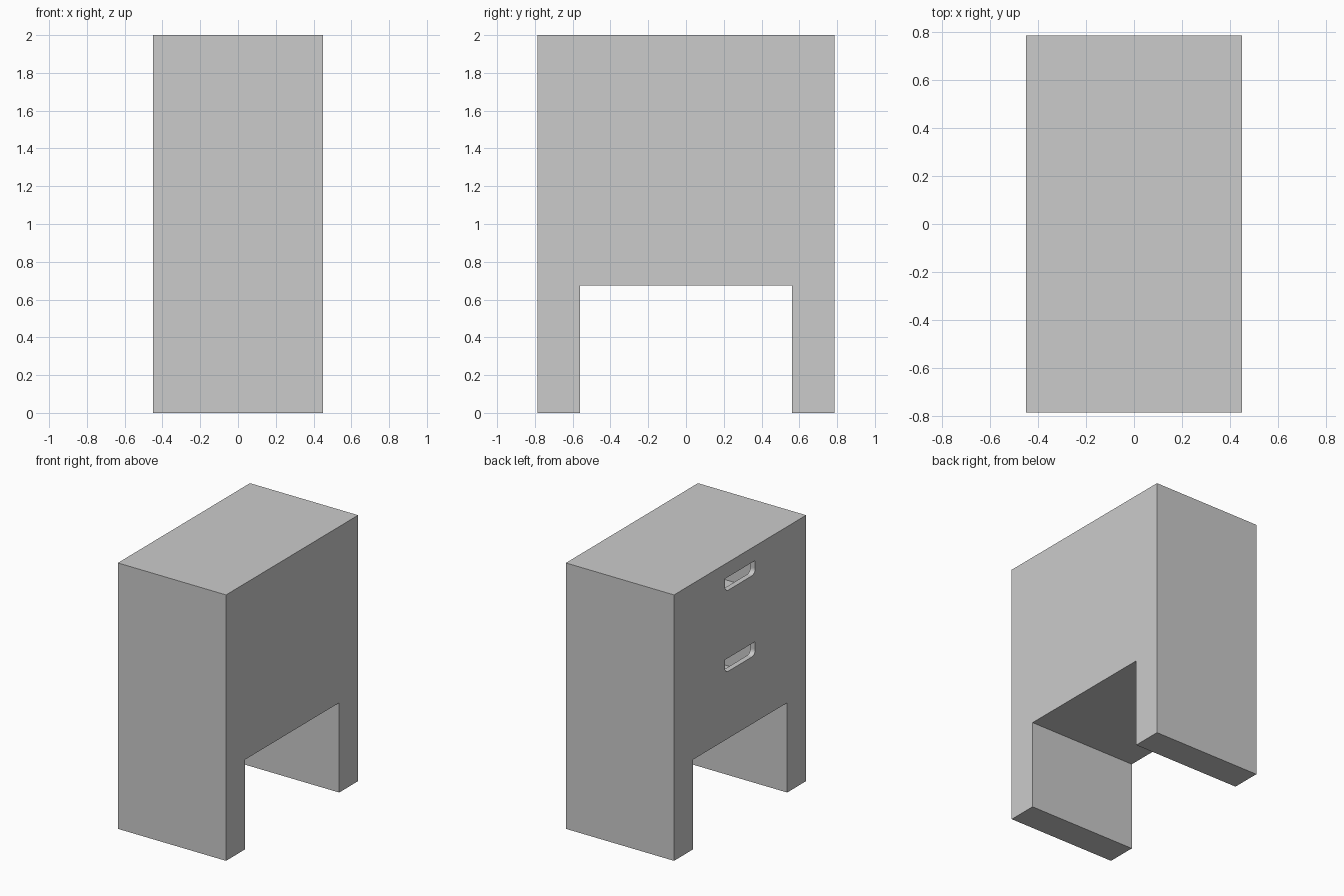
import bpy, bmesh, math

if "Cube" in bpy.data.objects:
    bpy.data.objects.remove(bpy.data.objects["Cube"])

W, D, H = 0.45, 0.785, 2.0      # half width, half depth, height
LEG_Y, GAP_Z, T = 0.56, 0.675, 0.04


def prism(name, profile, x0, x1):
    """Extrude a closed (y, z) profile from x0 to x1."""
    bm = bmesh.new()
    face = bm.faces.new([bm.verts.new((x0, y, z)) for y, z in profile])
    ext = bmesh.ops.extrude_face_region(bm, geom=[face])
    verts = [g for g in ext["geom"] if isinstance(g, bmesh.types.BMVert)]
    bmesh.ops.translate(bm, vec=(x1 - x0, 0, 0), verts=verts)
    bmesh.ops.recalc_face_normals(bm, faces=bm.faces)
    mesh = bpy.data.meshes.new(name)
    bm.to_mesh(mesh)
    bm.free()
    obj = bpy.data.objects.new(name, mesh)
    bpy.context.collection.objects.link(obj)
    return obj


def rect(y, z0, z1):
    return [(-y, z0), (y, z0), (y, z1), (-y, z1)]


def slot_profile(z0, z1, y=0.18, r=0.04, n=6):
    """Finger slot: square top corners, rounded bottom corners."""
    arc = [(y - r + r * math.sin(a), z0 + r - r * math.cos(a))
           for a in (math.pi / 2 * i / n for i in range(n + 1))]
    return arc + [(y, z1), (-y, z1)] + [(-p, q) for p, q in reversed(arc)]


def cut(target, cutter):
    mod = target.modifiers.new(cutter.name, 'BOOLEAN')
    mod.operation = 'DIFFERENCE'
    mod.solver = 'EXACT'
    mod.object = cutter
    cutter.hide_render = True
    cutter.hide_set(True)


# Cabinet carcass with the open leg gap underneath
cabinet = prism("cabinet_body", [
    (-D, 0), (-LEG_Y, 0), (-LEG_Y, GAP_Z), (LEG_Y, GAP_Z),
    (LEG_Y, 0), (D, 0), (D, H), (-D, H)], -W, W)

# Two hollow compartments, each reached by a finger slot in the left face
mid = (GAP_Z + H) / 2
for name, floor, ceiling, z0, z1 in (
        ("lower", GAP_Z + T, mid - T / 2, 1.18, 1.28),
        ("upper", mid + T / 2, H - T, 1.79, 1.89)):
    space = prism(name + "_compartment_cutter", rect(D - T, floor, ceiling), -W + T, W - T)
    slot = prism(name + "_slot_cutter", slot_profile(z0, z1), -W - 0.1, -W + 2 * T)
    cut(cabinet, space)
    cut(cabinet, slot)
